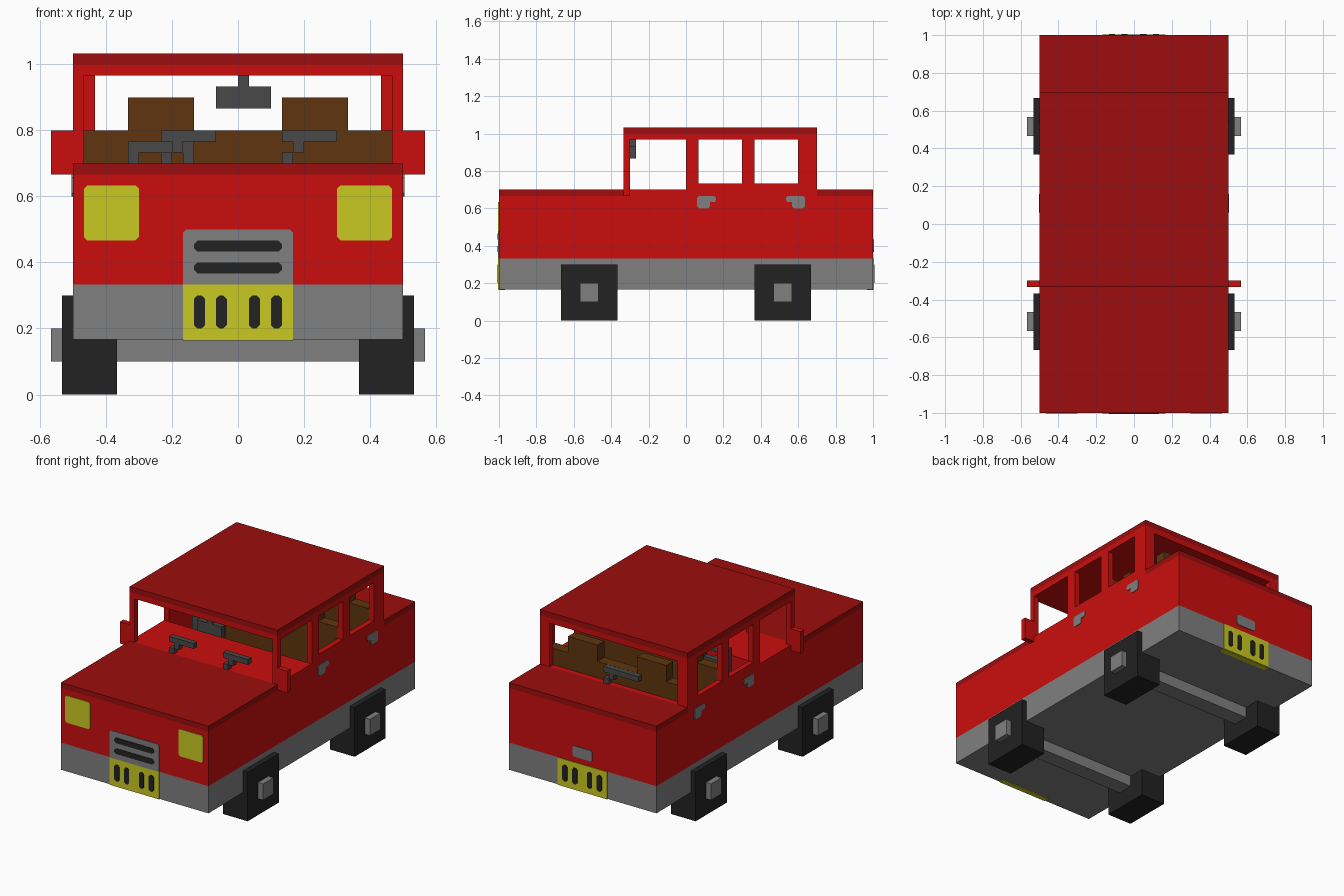
import bpy, bmesh
from mathutils import Vector

if "Cube" in bpy.data.objects:
    bpy.data.objects.remove(bpy.data.objects["Cube"])


def material(name, hex_code):
    def lin(i):
        c = int(hex_code[i:i + 2], 16) / 255
        return c / 12.92 if c <= 0.04045 else ((c + 0.055) / 1.055) ** 2.4
    m = bpy.data.materials.new(name)
    m.diffuse_color = (lin(0), lin(2), lin(4), 1)
    m.use_nodes = True
    m.node_tree.nodes["Principled BSDF"].inputs["Base Color"].default_value = m.diffuse_color
    return m


RED = material("red", "CC0D0D")
DARK_RED = material("dark red", "9C0D0E")
GREY = material("grey", "808080")
DARK_GREY = material("dark grey", "484848")
BLACK = material("near black", "222222")
YELLOW = material("yellow", "CACA22")
BROWN = material("brown", "60350F")


def finish(name, bm, mat):
    bmesh.ops.recalc_face_normals(bm, faces=bm.faces)
    me = bpy.data.meshes.new(name)
    bm.to_mesh(me)
    bm.free()
    me.materials.append(mat)
    ob = bpy.data.objects.new(name, me)
    bpy.context.collection.objects.link(ob)
    return ob


def boxes(name, mat, *parts):
    """Each part is (x0, x1, y0, y1, z0, z1)."""
    bm = bmesh.new()
    for x0, x1, y0, y1, z0, z1 in parts:
        vs = bmesh.ops.create_cube(bm, size=1)["verts"]
        for v in vs:
            v.co = Vector(((x0, x1)[v.co.x > 0], (y0, y1)[v.co.y > 0], (z0, z1)[v.co.z > 0]))
    return finish(name, bm, mat)


def plate(name, mat, axis, face, thick, points):
    """Thin plate from an outline of (across, z) points, on an x or y face."""
    bm = bmesh.new()
    def at(u, z, d):
        return (u, d, z) if axis == "y" else (d, u, z)
    f = bm.faces.new([bm.verts.new(at(u, z, face)) for u, z in points])
    ext = bmesh.ops.extrude_face_region(bm, geom=[f])["geom"]
    bmesh.ops.translate(bm, vec=at(0, 0, thick),
                        verts=[g for g in ext if isinstance(g, bmesh.types.BMVert)])
    return finish(name, bm, mat)


def chamfered(u0, u1, z0, z1, c=0.01):
    return [(u0 + c, z0), (u1 - c, z0), (u1, z0 + c), (u1, z1 - c),
            (u1 - c, z1), (u0 + c, z1), (u0, z1 - c), (u0, z0 + c)]


def both(part):
    x0, x1, *rest = part
    return [part, (-x1, -x0, *rest)]


# Lower chassis, axles and wheels
boxes("chassis", GREY, (-.5, .5, -1, 1, .167, .333))
for label, y in (("front", -.517), ("rear", .517)):
    boxes(label + "_axle", GREY, (-.567, .567, y - .05, y + .05, .1, .2))
    boxes(label + "_wheels", BLACK, *both((.367, .533, y - .15, y + .15, 0, .3)))

# Body: engine bay with dashboard, boot, cabin sides
boxes("engine_bay", RED, (-.5, .5, -1, -.333, .333, .667))
boxes("dashboard", RED, (-.5, .5, -.333, 0, .333, .7))
boxes("boot", RED, (-.5, .5, .7, 1, .333, .667))
boxes("rear_panel", RED, (-.467, .467, .667, .7, .333, .7))
boxes("cabin_sides", RED, *both((.467, .5, 0, .7, .333, .733)))

# Pillars and the red roof frame
pillars = []
for y0, y1, z0 in ((-.333, -.3, .7), (0, .067, .733), (.3, .367, .733), (.6, .7, .733)):
    pillars += both((.467, .5, y0, y1, z0, .967))
pillars += both((.433, .467, .667, .7, .7, .967))
boxes("pillars", RED, *pillars)
boxes("roof_frame", RED, (-.5, .5, -.333, .7, .967, 1.0))

# Dark red top panels
boxes("roof_panel", DARK_RED, (-.5, .5, -.333, .7, 1.0, 1.033))
boxes("bonnet_panel", DARK_RED, (-.5, .5, -1, -.333, .667, .7))
boxes("boot_panel", DARK_RED, (-.5, .5, .7, 1, .667, .7))

# Mirrors
boxes("side_mirrors", RED, *both((.5, .567, -.333, -.3, .667, .8)))
boxes("inner_mirror", DARK_GREY, (-.067, .1, -.3, -.267, .867, .933),
      (0, .033, -.3, -.267, .933, .967))


# Wipers: base, stem and blade
def wiper(name, x, y):
    boxes(name, DARK_GREY, (x, x + .033, y, y + .033, .7, .733),
          (x + .033, x + .067, y, y + .033, .733, .767),
          (x, x + .167, y, y + .033, .767, .8))


wiper("front_wiper_left", -.233, -.333)
wiper("front_wiper_right", .133, -.333)
boxes("rear_wiper", DARK_GREY, (.033, .067, .667, .7, .7, .733),
      (0, .033, .667, .7, .733, .767), (-.167, .067, .667, .7, .767, .8))

# Square steering wheel with column
boxes("steering_wheel", DARK_GREY, (-.333, -.133, .033, .067, .733, .767),
      (-.333, -.133, .033, .067, .567, .6),
      (-.333, -.3, .033, .067, .6, .733), (-.167, -.133, .033, .067, .6, .733),
      (-.3, -.167, .033, .067, .65, .683), (-.25, -.217, 0, .033, .65, .683))

# Bench seats with headrests
for label, y in (("front", .3), ("rear", .6)):
    boxes(label + "_seat", BROWN, (-.467, .467, y, y + .066, .333, .8),
          (-.467, .467, y - .15, y, .333, .5),
          *both((.133, .333, y, y + .066, .8, .9)))

# Headlights and grille
for label, x in (("left", -.467), ("right", .3)):
    plate(label + "_headlight", YELLOW, "y", -1, -.004, chamfered(x, x + .167, .467, .633))
plate("grille", GREY, "y", -1, -.004,
      [(-.167, .333), (.167, .333), (.167, .49), (.157, .5), (-.157, .5), (-.167, .49)])
for i, z in enumerate((.367, .433)):
    plate(f"grille_slot_{i}", BLACK, "y", -1.004, -.003, chamfered(-.133, .133, z, z + .033))

# Yellow plates with dark bars, front and rear
for label, s in (("front", -1), ("rear", 1)):
    plate(label + "_plate", YELLOW, "y", s, s * .004,
          [(-.167, .167), (.167, .167), (.167, .333), (-.167, .333)])
    boxes(label + "_plate_underside", YELLOW,
          (-.167, .167, min(s, s * .967), max(s, s * .967), .163, .167))
    for i, x in enumerate((-.133, -.067, .033, .1)):
        plate(f"{label}_plate_bar_{i}", BLACK, "y", s * 1.004, s * .003,
              chamfered(x, x + .033, .2, .3))

# Boot handle and door handles
plate("boot_handle", GREY, "y", 1, .004, chamfered(-.067, .067, .367, .433))
for side, s in (("left", -1), ("right", 1)):
    for label, y, d in (("front", .06, 1), ("rear", .635, -1)):
        shape = [(0, .61), (.01, .6), (.06, .6), (.067, .61), (.067, .633), (.093, .633),
                 (.1, .643), (.1, .657), (.09, .667), (.01, .667), (0, .657)]
        plate(f"{side}_{label}_door_handle", GREY, "x", s * .5, s * .004,
              [(y + d * u, z) for u, z in shape])
